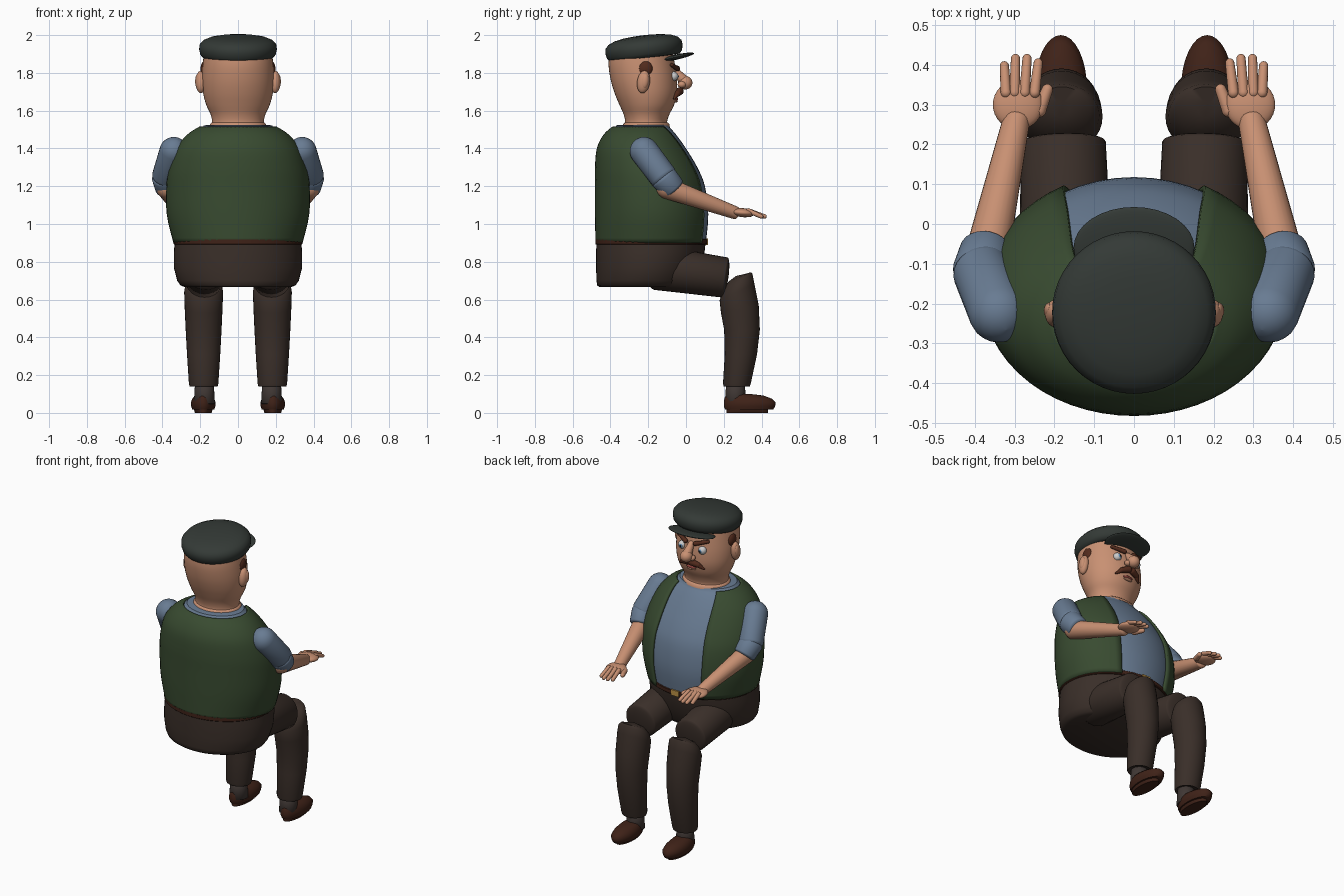
import bpy, bmesh
from math import sin, cos, pi, radians
from mathutils import Vector, Matrix

if "Cube" in bpy.data.objects:
    bpy.data.objects.remove(bpy.data.objects["Cube"])

COL = {'skin': (.58, .28, .17), 'vest': (.04, .07, .03), 'shirt': (.14, .2, .29),
       'trousers': (.042, .028, .022), 'leather': (.05, .016, .009), 'cap': (.034, .042, .037),
       'hair': (.085, .024, .012), 'white': (.85, .85, .85), 'black': (.01, .01, .01),
       'iris': (.1, .25, .45), 'brass': (.5, .28, .06), 'mouth': (.25, .05, .04), 'sock': (.05, .038, .034)}
MATS = {}
for k, c in COL.items():
    MATS[k] = bpy.data.materials.new(k)
    MATS[k].diffuse_color = (*c, 1)


def finish(name, bm, mat, mirror=False, angle=40):
    bmesh.ops.recalc_face_normals(bm, faces=bm.faces)
    me = bpy.data.meshes.new(name)
    bm.to_mesh(me)
    bm.free()
    me.polygons.foreach_set('use_smooth', [True] * len(me.polygons))
    me.set_sharp_from_angle(angle=radians(angle))
    me.materials.append(MATS[mat])
    ob = bpy.data.objects.new(name, me)
    bpy.context.collection.objects.link(ob)
    if mirror:
        ob.modifiers.new('mirror', 'MIRROR').use_mirror_merge = False
    return ob


def spline(rows, k=4):
    # Catmull-Rom subdivision of a table of profile values
    out = []
    for i in range(len(rows) - 1):
        p = [rows[max(0, min(len(rows) - 1, i + d))] for d in (-1, 0, 1, 2)]
        for j in range(k):
            t = j / k
            out.append([.5 * (2 * b + (c - a) * t + (2 * a - 5 * b + 4 * c - d) * t * t
                              + (3 * b - a - 3 * c + d) * t ** 3) for a, b, c, d in zip(*p)])
    return out + [list(rows[-1])]


def loft(name, rings, mat, mirror=False, closed=True, angle=40):
    bm = bmesh.new()
    vs = [[bm.verts.new(p) for p in r] for r in rings]
    n = len(rings[0])
    for a, b in zip(vs, vs[1:]):
        for i in range(n if closed else n - 1):
            j = (i + 1) % n
            bm.faces.new((a[i], a[j], b[j], b[i]))
    if closed:
        bm.faces.new(vs[0])
        bm.faces.new(vs[-1])
    return finish(name, bm, mat, mirror, angle)


def ring(z, rx, yb, yf, cx=0, gap=None, n=48):
    # ellipse in plan, optionally open at the front by an angle in degrees
    cy, ry = (yb + yf) / 2, (yf - yb) / 2
    if gap is None:
        ts = [2 * pi * i / n for i in range(n)]
    else:
        g = radians(gap)
        ts = [g + (2 * pi - 2 * g) * i / n for i in range(n + 1)]
    return [(cx + rx * sin(t), cy + ry * cos(t), z) for t in ts]


def tube(name, a, b, ra, rb, mat, mirror=True, cap_a=1, cap_b=1, n=24):
    # tapered limb with rounded ends; cap 1 = hemisphere, small = nearly flat
    a, b = Vector(a), Vector(b)
    d = (b - a).normalized()
    u = d.cross(Vector((0, 0, 1)) if abs(d.z) < .9 else Vector((0, 1, 0))).normalized()
    v = d.cross(u)
    prof = [(a - d * ra * cap_a * cos(t), ra * sin(t)) for t in [pi / 2 * i / 6 for i in range(7)]]
    prof += [(b + d * rb * cap_b * sin(t), rb * cos(t)) for t in [pi / 2 * i / 6 for i in range(7)]]
    rings = [[c + (u * cos(2 * pi * i / n) + v * sin(2 * pi * i / n)) * max(r, .0005) for i in range(n)]
             for c, r in prof]
    return loft(name, rings, mat, mirror, angle=60)


def ball(name, c, r, mat, mirror=False, rx=0, ry=0, rz=0):
    bm = bmesh.new()
    rot = Matrix.Rotation(radians(rz), 4, 'Z') @ Matrix.Rotation(radians(ry), 4, 'Y') @ Matrix.Rotation(radians(rx), 4, 'X')
    bmesh.ops.create_uvsphere(bm, u_segments=32, v_segments=18, radius=1,
                              matrix=Matrix.Translation(c) @ rot @ Matrix.Diagonal((*r, 1)))
    return finish(name, bm, mat, mirror, 80)


# torso: shirt and open vest over it (z, half width, back y, front y, opening angle)
torso = spline([(.90, .335, -.472, .105, 28), (1.05, .37, -.475, .118, 28), (1.2, .372, -.475, .10, 28),
                (1.3, .357, -.475, .06, 28), (1.4, .32, -.465, 0, 30), (1.47, .262, -.43, -.05, 35),
                (1.51, .2, -.385, -.085, 42)])
shirt = [ring(z, rx - .01, yb + .01, yf) for z, rx, yb, yf, g in torso]
shirt += [ring(1.522, .18, -.37, -.09), ring(1.525, .15, -.35, -.1)]
loft('shirt', shirt, 'shirt')
vest = loft('vest', [ring(z, rx, yb, yf + .008, gap=g) for z, rx, yb, yf, g in torso], 'vest', closed=False)
sol = vest.modifiers.new('thickness', 'SOLIDIFY')
sol.thickness, sol.offset = .014, 0

# hips and belt
hips = [(.667, .285, -.46, .02), (.675, .305, -.47, .035), (.70, .322, -.474, .05), (.77, .34, -.476, .08),
        (.85, .34, -.476, .098), (.90, .335, -.474, .104)]
loft('trouser_hips', [ring(*h) for h in hips], 'trousers', angle=50)
loft('belt', [ring(.891, .338, -.476, .108), ring(.895, .342, -.48, .112),
              ring(.917, .342, -.48, .112), ring(.921, .336, -.474, .108)], 'leather', angle=30)
bm = bmesh.new()
bmesh.ops.create_cube(bm, size=1, matrix=Matrix.Translation((0, .108, .906)) @ Matrix.Diagonal((.055, .016, .036, 1)))
finish('belt_buckle', bm, 'brass')

# legs
tube('thigh', (.17, -.15, .768), (.178, .205, .717), .118, .107, 'trousers', cap_a=.5, cap_b=.18, n=32)
shin = [(.148, .06, .21, .325, 0), (.14, .074, .2, .338, 0), (.155, .078, .196, .343, 0), (.31, .088, .205, .376, 0),
        (.44, .095, .202, .391, 0), (.55, .1, .185, .385, .02), (.64, .103, .178, .362, .045),
        (.69, .095, .195, .352, .045), (.72, .07, .225, .345, .025), (.73, .02, .265, .31, .005)]
rings = []
for z, rx, yb, yf, tilt in shin:
    cy, ry = (yb + yf) / 2, (yf - yb) / 2
    rings.append([(x, y, zz + tilt * (y - cy) / ry) for x, y, zz in ring(z, rx, yb, yf, .182, n=32)])
loft('shin', rings, 'trousers', True, angle=60)
tube('sock', (.178, .262, .05), (.178, .262, .15), .056, .05, 'sock', cap_a=.1, cap_b=.1)

# shoes: sole and rounded upper
upper = [(.018, .058, .208, .462), (.035, .064, .2, .472), (.055, .066, .2, .475), (.075, .058, .203, .455),
         (.092, .045, .21, .41), (.1, .025, .225, .34)]
loft('shoe', [ring(*r, .184, n=32) for r in upper], 'leather', True, angle=60)
loft('shoe_sole', [ring(z, r, .215, .435, .184, n=32) for z, r in ((0, .042), (.004, .046), (.025, .05))], 'leather', True)

# arms: rolled sleeves, forearms, hands
tube('sleeve', (.34, -.222, 1.385), (.382, -.12, 1.25), .076, .074, 'shirt', cap_b=.5)
tube('sleeve_cuff', (.383, -.118, 1.245), (.372, -.07, 1.19), .073, .067, 'shirt', cap_a=.45, cap_b=.3)
tube('forearm', (.375, -.1, 1.19), (.295, .265, 1.058), .057, .034, 'skin', cap_b=.5)
ball('palm', (.292, .3, 1.06), (.063, .063, .024), 'skin', True, rx=-5)
for i, (x0, x1, tip) in enumerate(((.25, .241, .405), (.275, .269, .416), (.3, .298, .416), (.322, .326, .398))):
    tube('finger_%d' % (i + 1), (x0, .33, 1.07), (x1, tip, 1.04), .0135, .0115, 'skin', n=12)
tube('thumb', (.238, .285, 1.055), (.218, .338, 1.05), .017, .014, 'skin', n=12)

# head and neck
head = spline([(1.515, .145, -.33, -.09), (1.54, .137, -.322, -.1), (1.58, .145, -.33, -.088),
               (1.63, .168, -.352, -.063), (1.69, .184, -.377, -.048), (1.76, .19, -.398, -.048),
               (1.84, .187, -.41, -.058), (1.91, .18, -.405, -.07)])
loft('head', [ring(*h) for h in head], 'skin')
loft('neck_base', [ring(1.515, .15, -.335, -.085), ring(1.53, .147, -.332, -.088), ring(1.538, .138, -.322, -.098)], 'skin', angle=60)
ball('ear', (.197, -.225, 1.752), (.027, .034, .06), 'skin', True, rx=-8)
ball('ear_hollow', (.212, -.218, 1.755), (.015, .02, .04), 'skin', True, rx=-8)
ball('side_hair', (.176, -.215, 1.822), (.022, .038, .042), 'hair', True)

# face
ball('eye', (.072, -.066, 1.782), (.025, .024, .025), 'white', True)
ball('iris', (.07, -.047, 1.782), (.012, .007, .012), 'iris', True)
ball('pupil', (.069, -.042, 1.782), (.006, .004, .006), 'black', True)
tube('eyebrow', (.035, -.045, 1.823), (.105, -.075, 1.842), .014, .01, 'hair', n=12)
tube('nose_bridge', (0, -.055, 1.81), (0, -.008, 1.755), .018, .03, 'skin', False)
ball('nose_tip', (0, -.004, 1.748), (.037, .038, .036), 'skin')
ball('nostril', (.028, -.022, 1.738), (.02, .022, .018), 'skin', True)
tube('moustache', (.015, -.033, 1.703), (.055, -.045, 1.69), .021, .016, 'hair', n=16)
tube('moustache_tip', (.055, -.045, 1.69), (.085, -.062, 1.665), .016, .006, 'hair', n=16)
ball('mouth', (0, -.054, 1.662), (.034, .012, .01), 'mouth')
ball('lower_lip', (0, -.056, 1.65), (.03, .013, .008), 'skin')

# flat cap, tilted up at the front, with its peak
cap = [(-.06, .17), (-.058, .185), (-.04, .2), (-.012, .206), (.012, .203), (.032, .185), (.047, .15),
       (.056, .1), (.06, .05), (.061, .005)]
tilt = Matrix.Translation((0, -.224, 1.938)) @ Matrix.Rotation(radians(7), 4, 'X')
loft('cap', [[tilt @ Vector(p) for p in ring(z, r, -r, r)] for z, r in cap], 'cap', angle=60)
ball('cap_peak', (0, -.06, 1.882), (.152, .105, .014), 'cap', rx=12)

for m in bpy.data.materials:
    if m.users and not m.is_grease_pencil:
        m.use_nodes = True
        m.node_tree.nodes["Principled BSDF"].inputs["Base Color"].default_value = m.diffuse_color
